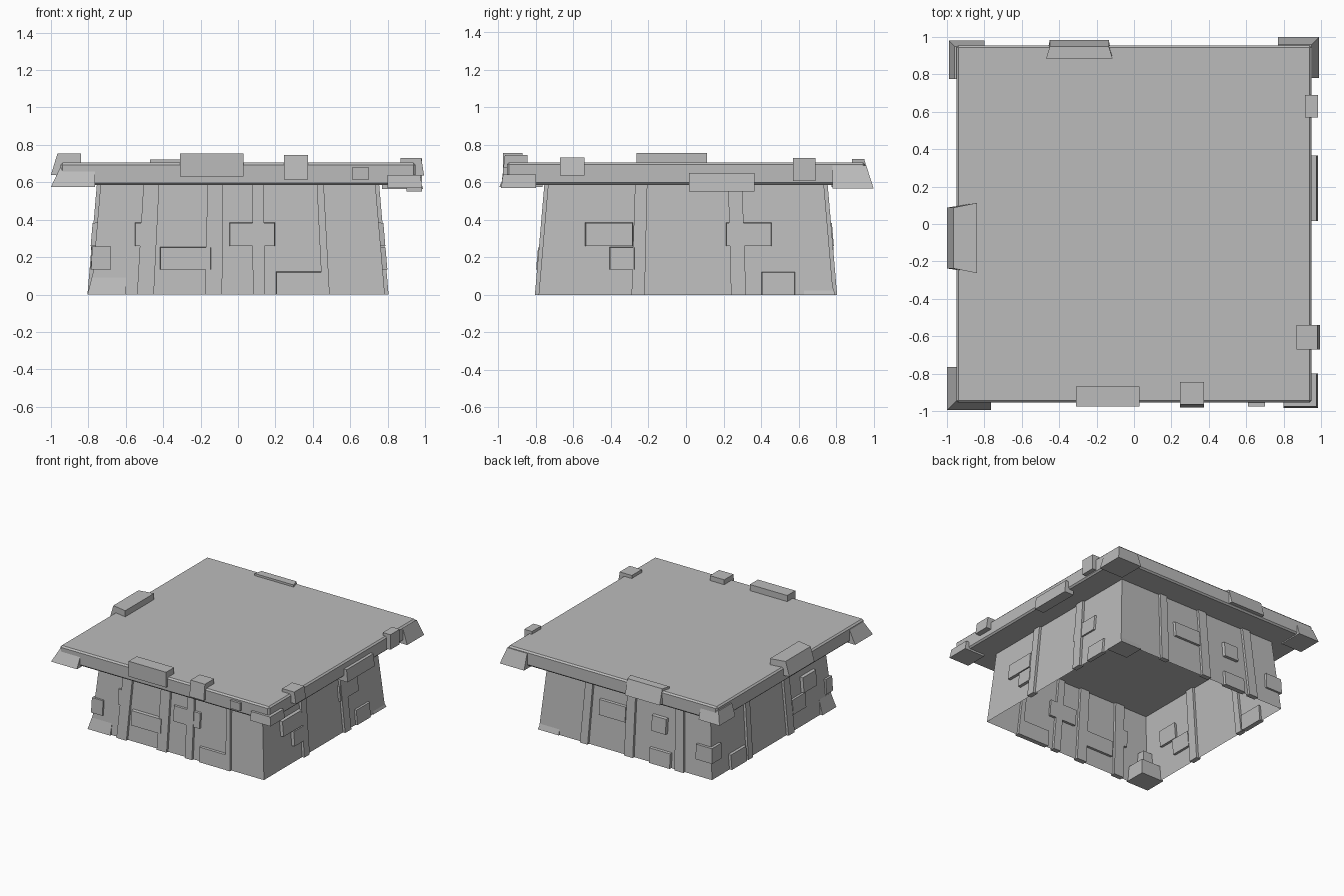
import bpy
import bmesh

cube = bpy.data.objects.get("Cube")
if cube:
    bpy.data.objects.remove(cube, do_unlink=True)

grey = bpy.data.materials.new("plain_grey")
grey.use_nodes = True
GREY = (0.5, 0.5, 0.5, 1)
grey.diffuse_color = GREY
grey.node_tree.nodes["Principled BSDF"].inputs["Base Color"].default_value = GREY

WALL_TOP = 0.585


def half(z):
    """Half width of the leaning wall at height z."""
    return 0.785 - 0.05 * z / WALL_TOP


def finish(name, bm):
    bmesh.ops.recalc_face_normals(bm, faces=bm.faces)
    mesh = bpy.data.meshes.new(name)
    bm.to_mesh(mesh)
    bm.free()
    mesh.materials.append(grey)
    obj = bpy.data.objects.new(name, mesh)
    bpy.context.collection.objects.link(obj)
    return obj


def hull8(name, place):
    """Box whose corners (0/1 on each axis) are placed by a function."""
    bm = bmesh.new()
    bmesh.ops.create_cube(bm, size=1)
    for v in bm.verts:
        v.co = place(*(int(c > 0) for c in v.co))
    return finish(name, bm)


def block(name, x, y, z, slope_x=0, slope_y=0):
    """Box with its outward sides sloped in toward the top."""
    def place(i, j, k):
        px, py = x[i], y[j]
        if k and abs(px) == max(map(abs, x)):
            px -= slope_x if px > 0 else -slope_x
        if k and abs(py) == max(map(abs, y)):
            py -= slope_y if py > 0 else -slope_y
        return px, py, z[k]
    return hull8(name, place)


def on_wall(name, side, u, z, out, inward=0.02, lean=False, chamfer=0.0):
    """Box straddling a leaning wall; u runs along world x or y."""
    mid = sum(u) / 2

    def place(i, j, k):
        along = u[i] * (half(z[k]) / half(0) if lean else 1)
        if j:
            along += chamfer if along < mid else -chamfer
        height = z[k] - (chamfer if j and k else 0)
        dist = half(height) + (out if j else -inward)
        return {"front": (along, -dist, height), "back": (along, dist, height),
                "left": (dist, along, height), "right": (-dist, along, height)}[side]
    return hull8(name, place)


# Leaning hollow wall, open underneath
bm = bmesh.new()
bmesh.ops.create_cube(bm, size=1)
caps = [f for f in bm.faces if abs(f.normal.z) > 0.5]
bmesh.ops.delete(bm, geom=caps, context="FACES_ONLY")
for v in bm.verts:
    h = WALL_TOP if v.co.z > 0 else 0
    v.co = (2 * v.co.x * half(h), 2 * v.co.y * half(h), h)
finish("base_wall", bm)

# Wide slab with a softened rim
slab = block("top_slab", (-0.95, 0.95), (-0.955, 0.955), (WALL_TOP, 0.705))
bev = slab.modifiers.new("rim", "BEVEL")
bev.width = 0.012
bev.segments = 1

# Upright ribs
RIBS = {"front": [(-0.54, -0.45), (-0.175, -0.085), (0.08, 0.145), (0.45, 0.49)],
        "left": [(-0.29, -0.22), (0.24, 0.32)],
        "back": [(0.33, 0.4), (-0.08, 0.0), (-0.54, -0.46)],
        "right": [(-0.26, -0.18), (0.28, 0.34)]}
for side, spans in RIBS.items():
    for n, u in enumerate(spans):
        on_wall(f"{side}_rib_{n + 1}", side, u, (0, WALL_TOP), 0.02, lean=True)

# Wall panels sit in three rows
ROWS = {"low": (0, 0.125), "mid": (0.135, 0.257), "high": (0.26, 0.388)}
PANELS = [("front", "high", -0.555, -0.46, 0.012), ("front", "mid", -0.42, -0.14, 0.025),
          ("front", "high", -0.05, 0.2, 0.015), ("front", "low", 0.2, 0.46, 0.018),
          ("left", "high", -0.54, -0.28, 0.025), ("left", "mid", -0.41, -0.27, 0.025),
          ("left", "high", 0.21, 0.46, 0.015), ("left", "low", 0.4, 0.585, 0.015),
          ("back", "high", 0.0, 0.25, 0.02), ("back", "high", -0.37, -0.23, 0.025),
          ("back", "low", -0.42, -0.22, 0.02), ("right", "low", 0.35, 0.56, 0.02),
          ("right", "high", -0.58, -0.4, 0.025), ("right", "mid", -0.44, -0.26, 0.015)]
for side, row, a, b, out in PANELS:
    on_wall(f"{side}_{row}_panel", side, (a, b), ROWS[row], out, chamfer=0.006)

# Blocks wrapped round the wall corners
block("front_right_foot", (-0.805, -0.6), (-0.8, -0.62), (0, 0.12), 0.03, 0.03)
block("back_left_foot", (0.6, 0.79), (0.63, 0.795), (0, 0.095), 0.03, 0.03)
block("back_right_corner_plate", (-0.79, -0.64), (0.66, 0.79), ROWS["mid"], 0.005, 0.005)
block("front_right_corner_plate", (-0.785, -0.68), (-0.785, -0.7), ROWS["mid"], 0.005, 0.005)

# Slab corner guards
block("front_right_guard", (-1.0, -0.765), (-0.995, -0.765), (0.575, 0.68), 0.05, 0.05)
block("front_left_guard", (0.8, 0.985), (-0.985, -0.8), (0.57, 0.64), 0.01, 0.01)
block("back_right_guard", (-0.99, -0.8), (0.775, 0.98), (0.575, 0.675), 0.03, 0.03)
block("back_left_guard", (0.77, 0.99), (0.78, 1.0), (0.565, 0.69), 0.04, 0.04)

# Clips along the slab rim
block("front_wide_clip", (-0.31, 0.03), (-0.975, -0.87), (0.63, 0.755))
block("front_narrow_clip", (0.245, 0.375), (-0.98, -0.845), (0.615, 0.745), 0, 0.015)
block("front_small_clip", (0.61, 0.7), (-0.975, -0.9), (0.615, 0.68))
block("left_front_clip", (0.87, 0.995), (-0.67, -0.54), (0.635, 0.73), 0.015)
block("left_back_clip", (0.915, 0.985), (0.57, 0.69), (0.605, 0.728))
block("left_wide_clip", (0.9, 0.985), (0.015, 0.365), (0.55, 0.65), 0.01)


def flared_clip(name, side, u, dist, z, flare):
    """Rim clip that widens toward the slab centre."""
    def place(i, j, k):
        along = u[i] + (flare if (i == 0) == bool(j) else -flare) / 2
        d = dist[j] - (0.035 if j and k else 0)
        return (-d, along, z[k]) if side == "right" else (along, d, z[k])
    return hull8(name, place)


flared_clip("right_wide_clip", "right", (-0.25, 0.1), (0.84, 1.0), (0.64, 0.755), 0.025)
flared_clip("back_wide_clip", "back", (-0.46, -0.125), (0.885, 0.985), (0.6, 0.722), 0.02)
